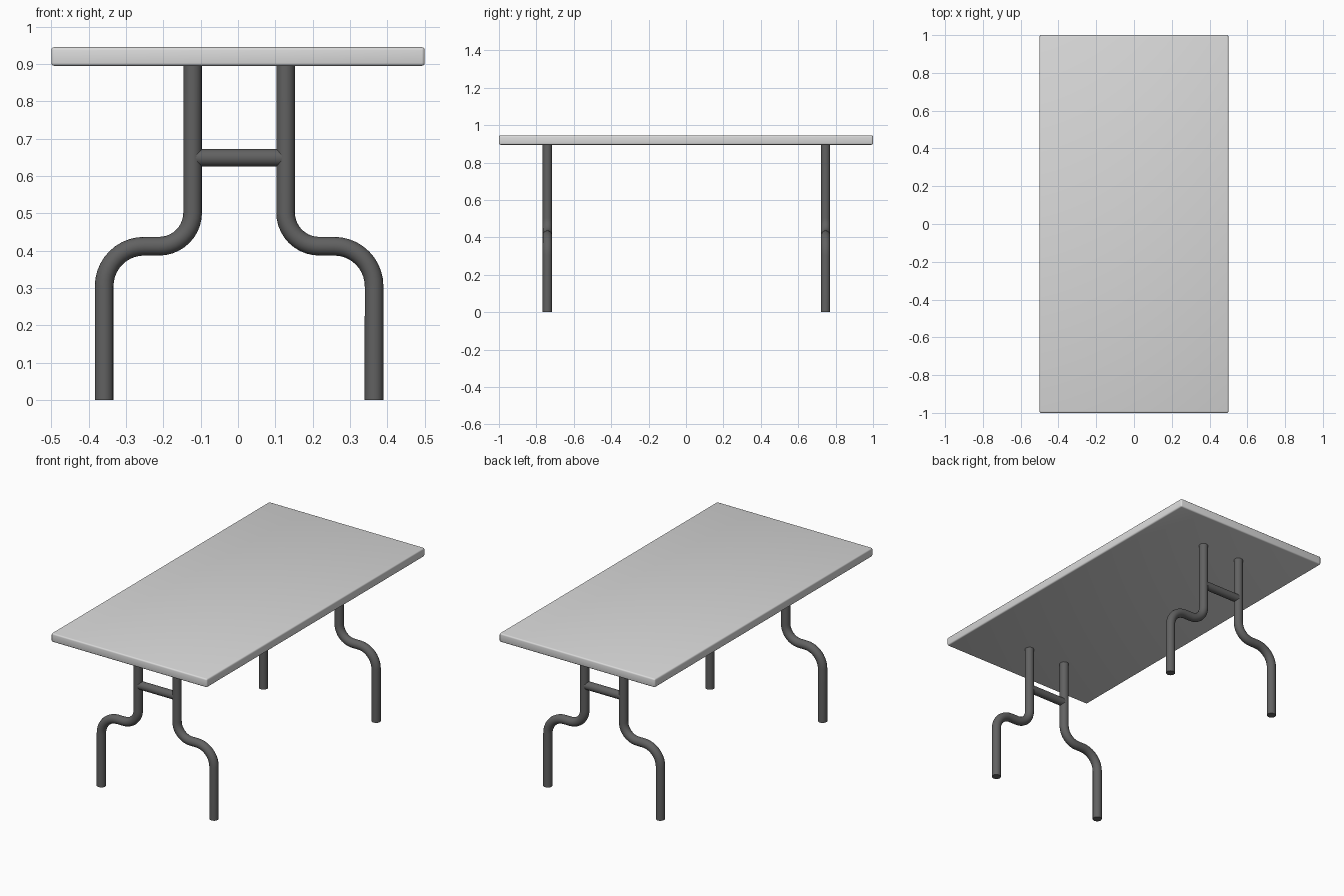
import bpy, math
from mathutils import Vector

if "Cube" in bpy.data.objects:
    bpy.data.objects.remove(bpy.data.objects["Cube"])


def material(name, v):
    m = bpy.data.materials.new(name)
    m.diffuse_color = (v, v, v, 1)
    m.use_nodes = True
    m.node_tree.nodes["Principled BSDF"].inputs["Base Color"].default_value = m.diffuse_color
    return m


TOP = material("light grey", 0.7)
METAL = material("dark grey", 0.12)
CX, CY = 0.003, 0.0025          # leg frames sit very slightly off centre


def tube(name, points, radius):
    """Round capped tube swept along a path."""
    cu = bpy.data.curves.new(name, 'CURVE')
    cu.dimensions = '3D'
    cu.bevel_depth = radius
    cu.bevel_resolution = 6
    cu.use_fill_caps = True
    sp = cu.splines.new('POLY')
    sp.points.add(len(points) - 1)
    for p, co in zip(sp.points, points):
        p.co = (*co, 1)
    ob = bpy.data.objects.new(name, cu)
    bpy.context.collection.objects.link(ob)
    bpy.ops.object.select_all(action='DESELECT')
    ob.select_set(True)
    bpy.context.view_layer.objects.active = ob
    bpy.ops.object.convert(target='MESH')
    ob = bpy.context.object
    ob.data.materials.clear()
    ob.data.materials.append(METAL)
    bpy.ops.object.shade_smooth_by_angle(angle=math.radians(40))
    return ob


def arc(cx, cz, r, a0, a1, n=10):
    for i in range(n + 1):
        a = math.radians(a0 + (a1 - a0) * i / n)
        yield cx + r * math.cos(a), cz + r * math.sin(a)


# Table top with softened edges
bpy.ops.mesh.primitive_cube_add(size=1, location=(0, 0, 0.92))
top = bpy.context.object
top.name = "table_top"
top.scale = (1, 2, 0.05)
bpy.ops.object.transform_apply(location=False, rotation=False, scale=True)
bev = top.modifiers.new("bevel", 'BEVEL')
bev.width = 0.008
bev.segments = 3
bpy.ops.object.modifier_apply(modifier="bevel")
bpy.ops.object.shade_smooth_by_angle(angle=math.radians(40))
top.data.materials.append(TOP)

# Leg profile: straight down, bend outwards, bend down again
R1, R2, ZH, XU, XL = 0.09, 0.107, 0.412, 0.1245, 0.3615
profile = [(XU, 0.9)]
profile += arc(XU + R1, ZH + R1, R1, 180, 270)
profile += arc(XL - R2, ZH - R2, R2, 90, 0)
profile += [(XL, 0)]

for end, y in (("front", CY - 0.7435), ("back", CY + 0.7435)):
    for side, s in (("left", -1), ("right", 1)):
        tube(f"{end}_{side}_leg", [(CX + s * x, y, z) for x, z in profile], 0.025)
    tube(f"{end}_crossbar", [(CX - XU, y, 0.649), (CX + XU, y, 0.649)], 0.0235)
